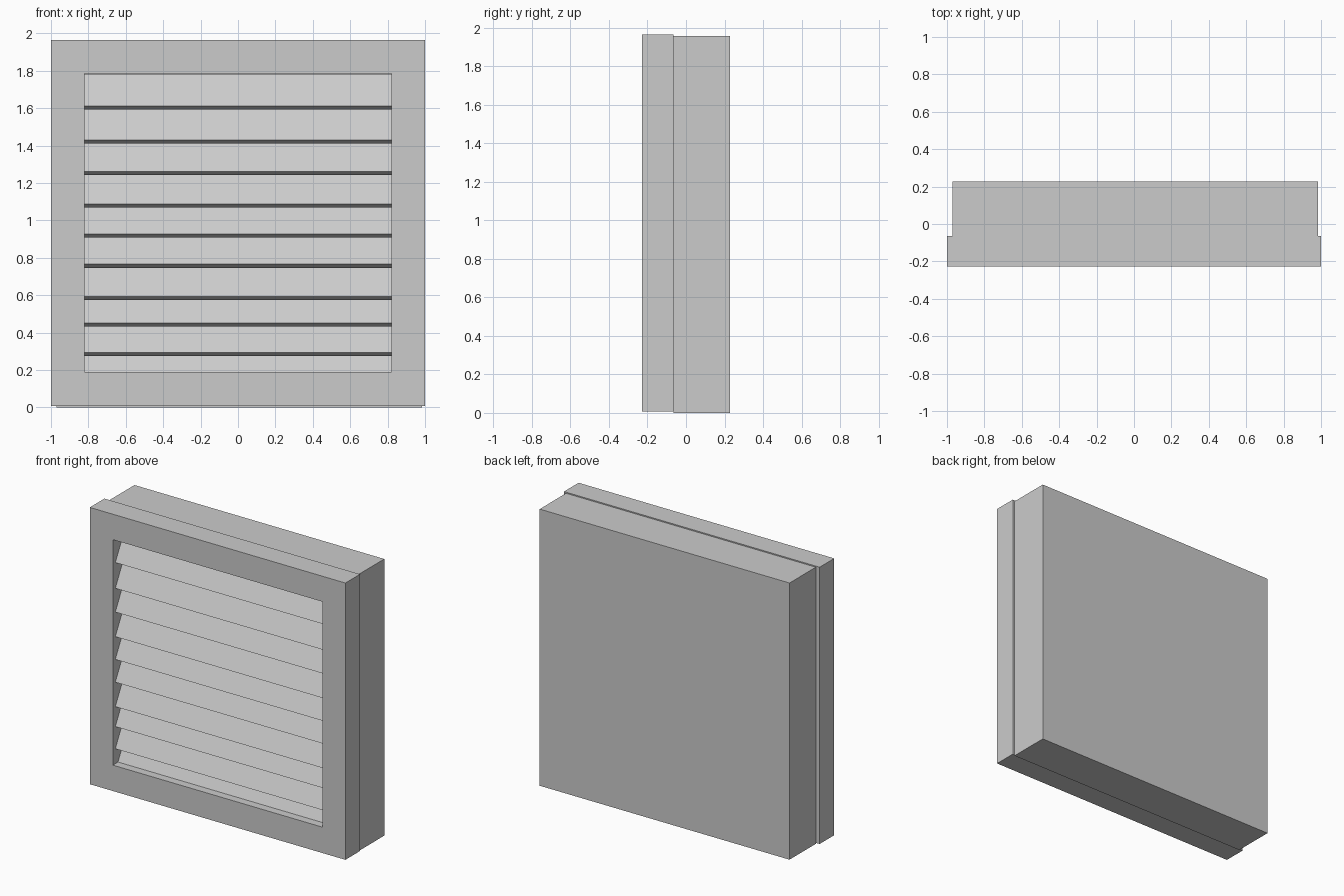
import bpy, bmesh

if "Cube" in bpy.data.objects:
    bpy.data.objects.remove(bpy.data.objects["Cube"])


def make_object(name, bm):
    bmesh.ops.recalc_face_normals(bm, faces=bm.faces)
    mesh = bpy.data.meshes.new(name)
    bm.to_mesh(mesh)
    bm.free()
    obj = bpy.data.objects.new(name, mesh)
    bpy.context.collection.objects.link(obj)
    return obj


def extrude_profile(name, loop, axis_vec):
    """Closed prism from a list of points, extruded along a vector."""
    bm = bmesh.new()
    face = bm.faces.new([bm.verts.new(p) for p in loop])
    out = bmesh.ops.extrude_face_region(bm, geom=[face])
    verts = [v for v in out["geom"] if isinstance(v, bmesh.types.BMVert)]
    bmesh.ops.translate(bm, verts=verts, vec=axis_vec)
    return make_object(name, bm)


def rect(x0, x1, z0, z1, y):
    return [(x0, y, z0), (x1, y, z0), (x1, y, z1), (x0, y, z1)]


FRONT, SEAM, BACK = -0.228, -0.065, 0.228

# Solid body behind the louvres
extrude_profile("back_housing", rect(-0.97, 0.985, 0, 1.957, SEAM), (0, BACK - SEAM, 0))

# Front frame: one ring with a rectangular opening
bm = bmesh.new()
outer = rect(-1, 1, 0.007, 1.965, FRONT)
inner = rect(-0.82, 0.82, 0.19, 1.785, FRONT)
rings = []
for y in (FRONT, SEAM):
    rings.append([[bm.verts.new((p[0], y, p[2])) for p in loop] for loop in (outer, inner)])
(fo, fi), (bo, bi) = rings
for i in range(4):
    j = (i + 1) % 4
    for a, b in ((fo, fi), (fi, bi), (bi, bo), (bo, fo)):
        bm.faces.new((a[i], a[j], b[j], b[i]))
make_object("front_frame", bm)

# Tilted slats: lower edge forward, upper edge leaning back
SLAT_BOTTOMS = (1.612, 1.43, 1.262, 1.088, 0.927, 0.766, 0.593, 0.452, 0.295, 0.135)
for n, z in enumerate(SLAT_BOTTOMS):
    profile = [(-0.20, 0), (-0.108, 0.17), (-0.073, 0.151), (-0.165, -0.019)]
    extrude_profile(f"slat_{n + 1}", [(-0.82, y, z + dz) for y, dz in profile], (1.64, 0, 0))
